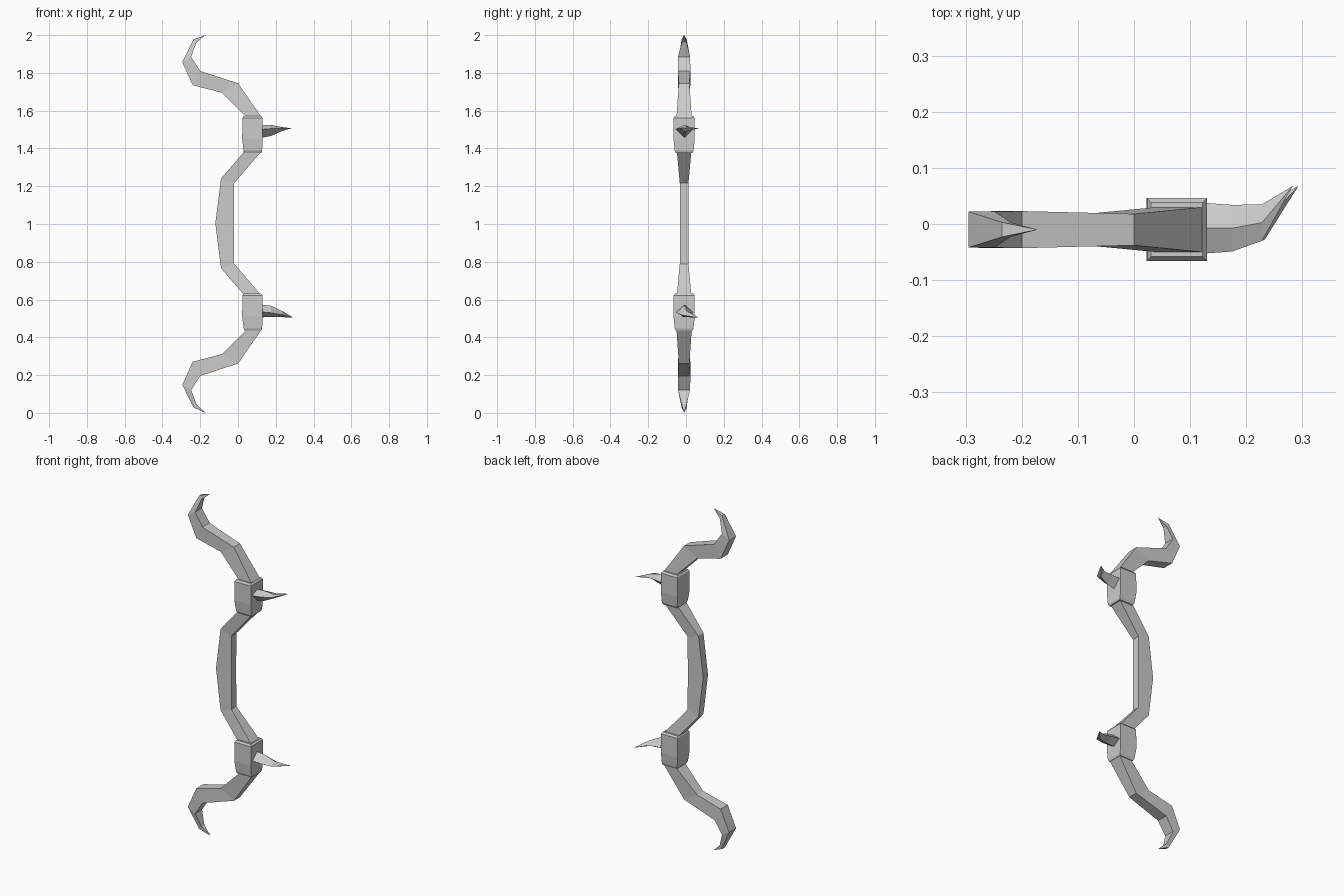
import bpy, bmesh

cube = bpy.data.objects.get("Cube")
if cube:
    bpy.data.objects.remove(cube, do_unlink=True)

grey = bpy.data.materials.new("plain grey")
grey.use_nodes = True
grey.diffuse_color = (0.6, 0.6, 0.6, 1)
grey.node_tree.nodes["Principled BSDF"].inputs["Base Color"].default_value = (0.6, 0.6, 0.6, 1)

MID_Y = -0.01
MID_Z = 1.003


def loft(name, rings):
    """Skin a list of four-point rings and cap both ends."""
    bm = bmesh.new()
    loops = [[bm.verts.new(p) for p in ring] for ring in rings]
    for a, b in zip(loops, loops[1:]):
        for i in range(4):
            j = (i + 1) % 4
            bm.faces.new((a[i], a[j], b[j], b[i]))
    bm.faces.new(loops[0])
    bm.faces.new(loops[-1])
    bmesh.ops.remove_doubles(bm, verts=bm.verts, dist=0.0005)
    bmesh.ops.recalc_face_normals(bm, faces=bm.faces)
    mesh = bpy.data.meshes.new(name)
    bm.to_mesh(mesh)
    bm.free()
    mesh.materials.append(grey)
    obj = bpy.data.objects.new(name, mesh)
    bpy.context.collection.objects.link(obj)
    return obj


# Bow body: outer x, outer z, inner x, inner z, half depth, from grip to tip
half = [
    (-0.12, 1.003, -0.02, 1.003, 0.022),
    (-0.09, 1.24, -0.02, 1.217, 0.023),
    (0.03, 1.38, 0.12, 1.38, 0.038),
    (0.04, 1.57, 0.122, 1.57, 0.04),
    (-0.085, 1.695, 0.0, 1.745, 0.028),
    (-0.24, 1.735, -0.2, 1.81, 0.033),
    (-0.295, 1.857, -0.248, 1.885, 0.032),
    (-0.235, 1.978, -0.22, 1.96, 0.013),
    (-0.172, 2.0, -0.172, 2.0, 0.0),
]


def bow_ring(s, flip):
    ox, oz, ix, iz, d = s
    if flip:
        oz, iz = 2 * MID_Z - oz, 2 * MID_Z - iz
        oz, iz = (max(v, 0.0) if v > 0.01 else 0.0 for v in (oz, iz))
    return [(ox, MID_Y - d, oz), (ix, MID_Y - d, iz),
            (ix, MID_Y + d, iz), (ox, MID_Y + d, oz)]


loft("bow_limbs", [bow_ring(s, True) for s in reversed(half[1:])]
     + [bow_ring(s, False) for s in half])

# Clamp blocks: height, left x, right x, half depth
block = [
    (0.0, 0.036, 0.124, 0.044),
    (0.012, 0.03, 0.128, 0.05),
    (0.075, 0.022, 0.13, 0.056),
    (0.186, 0.024, 0.13, 0.056),
    (0.196, 0.03, 0.122, 0.048),
]
for name, base in (("upper_block", 1.376), ("lower_block", 0.436)):
    loft(name, [[(a, MID_Y - d, base + z), (b, MID_Y - d, base + z),
                 (b, MID_Y + d, base + z), (a, MID_Y + d, base + z)]
                for z, a, b, d in block])

# Curved spikes: x, front y, back y, top z, side z, bottom z
upper = [
    (0.12, -0.053, 0.038, 1.522, 1.5, 1.455),
    (0.175, -0.049, 0.034, 1.525, 1.505, 1.466),
    (0.228, -0.03, 0.035, 1.514, 1.507, 1.49),
    (0.283, 0.068, 0.068, 1.507, 1.507, 1.507),
]
lower = [
    (0.12, -0.053, 0.038, 0.574, 0.535, 0.506),
    (0.175, -0.049, 0.034, 0.567, 0.53, 0.507),
    (0.233, -0.028, 0.035, 0.54, 0.52, 0.507),
    (0.293, 0.068, 0.068, 0.504, 0.504, 0.504),
]
for name, rows in (("upper_spike", upper), ("lower_spike", lower)):
    loft(name, [[(x, f, s), (x, (f + b) / 2, t), (x, b, s), (x, (f + b) / 2, u)]
                for x, f, b, t, s, u in rows])
